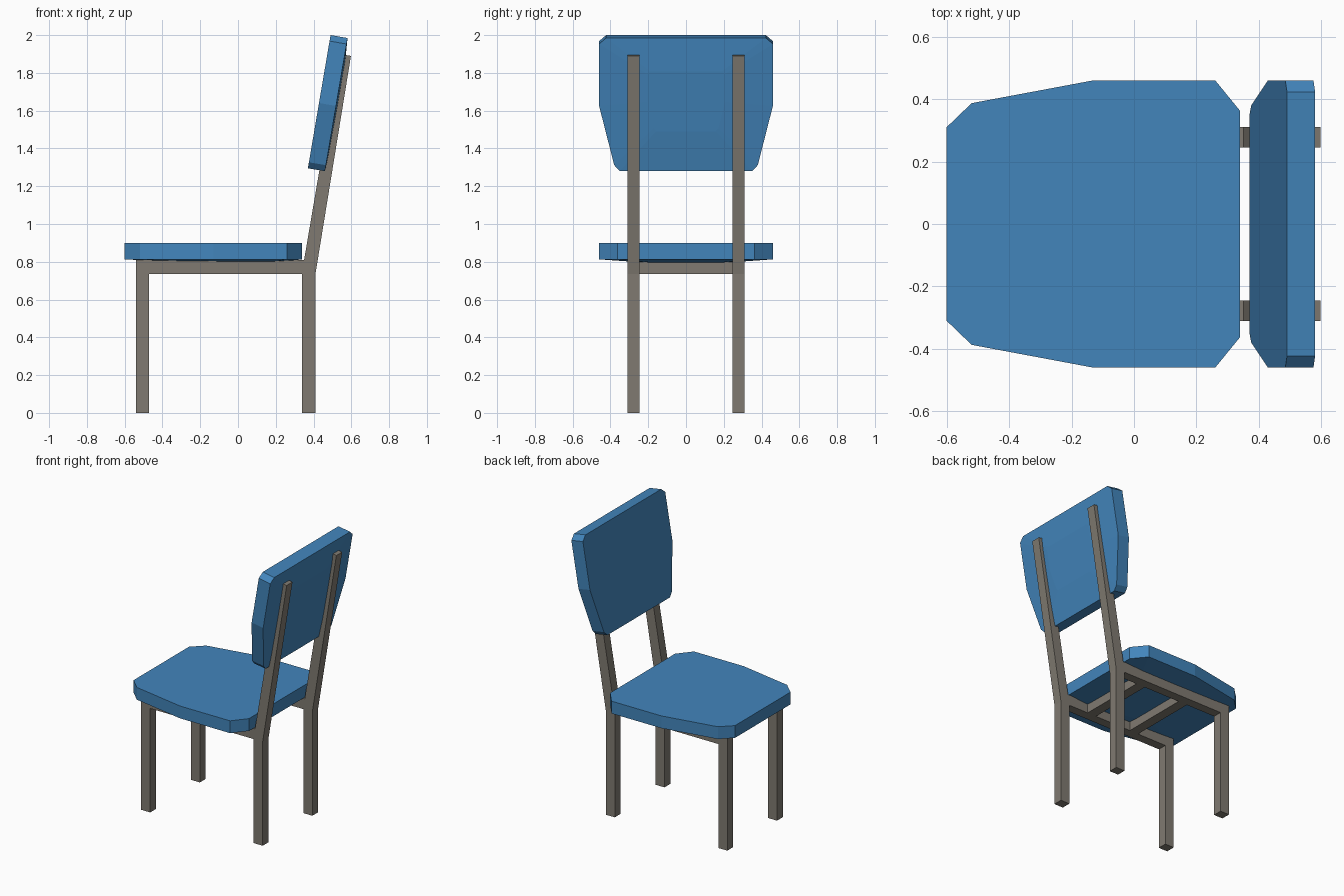
import bpy, bmesh
from mathutils import Vector

if "Cube" in bpy.data.objects:
    bpy.data.objects.remove(bpy.data.objects["Cube"])


def material(name, rgb):
    m = bpy.data.materials.new(name)
    m.diffuse_color = (*rgb, 1)
    m.use_nodes = True
    m.node_tree.nodes["Principled BSDF"].inputs["Base Color"].default_value = m.diffuse_color
    return m


BLUE = material("blue cushion", (0.055, 0.235, 0.50))
GREY = material("warm grey metal", (0.215, 0.195, 0.165))


def loft(name, loops, mat):
    """Join matching point loops with side walls and cap both ends."""
    bm = bmesh.new()
    rings = [[bm.verts.new(p) for p in loop] for loop in loops]
    n = len(rings[0])
    for a, b in zip(rings, rings[1:]):
        for i in range(n):
            j = (i + 1) % n
            bm.faces.new((a[i], a[j], b[j], b[i]))
    bm.faces.new(rings[0])
    bm.faces.new(rings[-1])
    bmesh.ops.recalc_face_normals(bm, faces=bm.faces)
    me = bpy.data.meshes.new(name)
    bm.to_mesh(me)
    bm.free()
    me.materials.append(mat)
    ob = bpy.data.objects.new(name, me)
    bpy.context.collection.objects.link(ob)
    return ob


def symmetric(half):
    """Complete a half outline (u, y) with its mirror image in y."""
    return half + [(u, -y) for u, y in reversed(half)]


# Seat: faceted outline, flat top, underside sagging a little in the middle
seat = symmetric([(-0.60, 0.31), (-0.52, 0.387), (-0.13, 0.46),
                  (0.26, 0.46), (0.34, 0.362)])
loft("seat", [[(x, y, 0.90) for x, y in seat],
              [(x, y, 0.813) for x, y in seat],
              [(0.02 + 0.45 * x, 0.45 * y, 0.795) for x, y in seat]], BLUE)

# Backrest: outline in its tilted plane, slightly swollen rear face
up = Vector((0.12, 0, 0.705))
thick = Vector((0.09, 0, -0.0153))
base = Vector((0.37, 0, 1.295))
back = symmetric([(0.0, 0.35), (0.045, 0.38), (0.49, 0.46),
                  (0.955, 0.46), (1.0, 0.423)])


def back_ring(depth, s=1.0):
    return [base + up * (0.55 + (u - 0.55) * s) + thick * depth
            + Vector((0, y * s, 0)) for u, y in back]


loft("backrest", [back_ring(0), back_ring(1), back_ring(1.13, 0.45)], BLUE)

# Side frames: front leg, rail, back leg and leaning post in one profile
side = [(-0.54, 0), (-0.47, 0), (-0.47, 0.735), (0.34, 0.735), (0.34, 0),
        (0.41, 0), (0.41, 0.735), (0.598, 1.89), (0.555, 1.897),
        (0.43, 1.28), (0.35, 0.81), (-0.54, 0.81)]
for label, s in (("left", -1), ("right", 1)):
    loft(label + "_side_frame",
         [[(x, s * y, z) for x, z in side] for y in (0.245, 0.31)], GREY)

# Crossbars under the seat
for label, x in (("front", -0.205), ("rear", 0.15)):
    bar = [(x - 0.035, 0.735), (x + 0.035, 0.735),
           (x + 0.035, 0.80), (x - 0.035, 0.80)]
    loft(label + "_crossbar",
         [[(px, y, z) for px, z in bar] for y in (-0.245, 0.245)], GREY)
